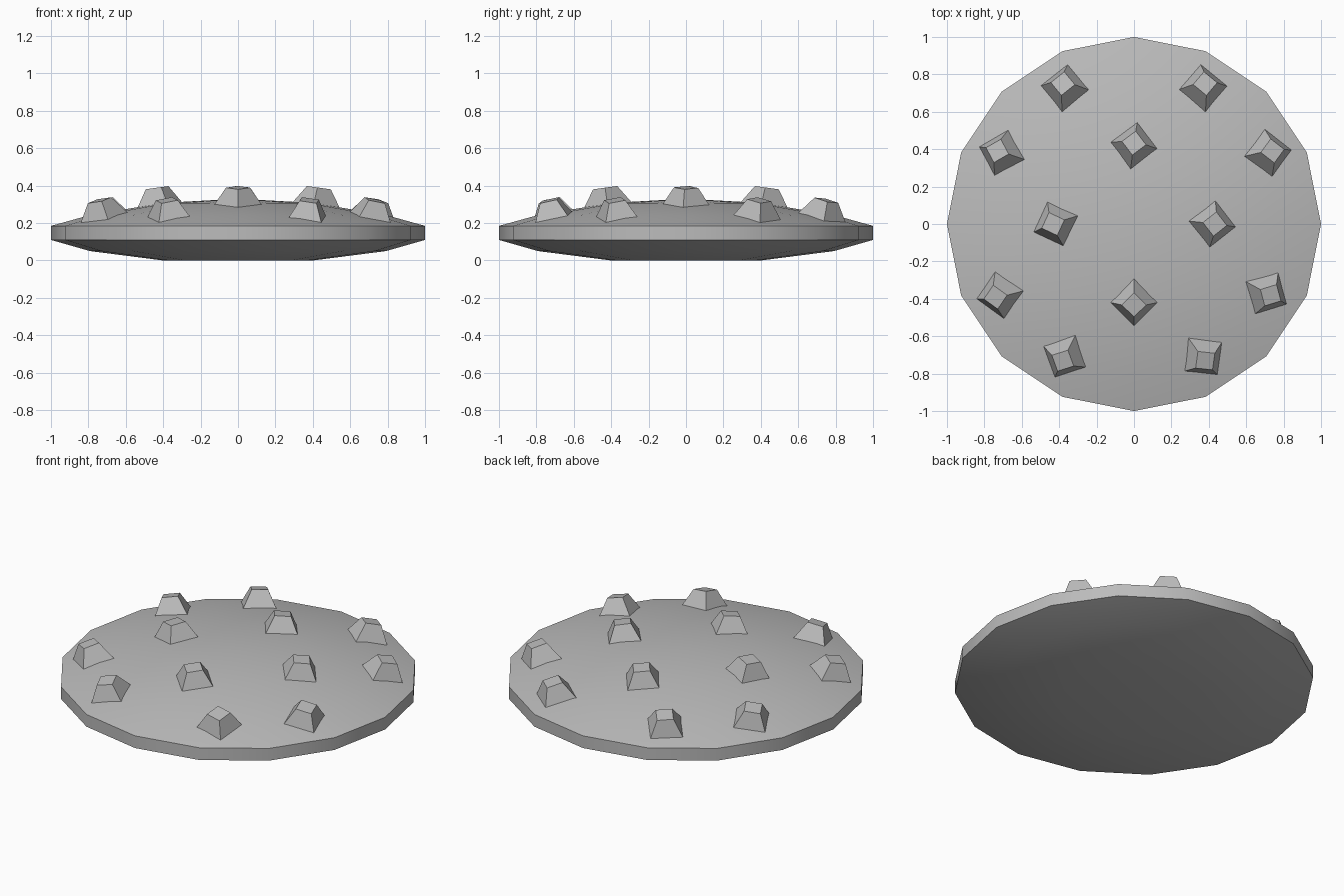
import bpy, bmesh
from math import radians, sin, cos, pi, hypot
from mathutils import Matrix, Vector

cube = bpy.data.objects.get("Cube")
if cube:
    bpy.data.objects.remove(cube)

grey = bpy.data.materials.new("stone grey")
grey.use_nodes = True
colour = (0.5, 0.5, 0.5, 1)
grey.diffuse_color = colour
grey.node_tree.nodes["Principled BSDF"].inputs["Base Color"].default_value = colour


def add_object(name, bm, smooth):
    bmesh.ops.recalc_face_normals(bm, faces=bm.faces)
    mesh = bpy.data.meshes.new(name)
    bm.to_mesh(mesh)
    bm.free()
    mesh.materials.append(grey)
    ob = bpy.data.objects.new(name, mesh)
    bpy.context.collection.objects.link(ob)
    if smooth:
        bpy.ops.object.select_all(action='DESELECT')
        ob.select_set(True)
        bpy.context.view_layer.objects.active = ob
        bpy.ops.object.shade_smooth_by_angle(angle=radians(30))
    return ob


# Domed disc: 16-sided rings from the flat underside up to the crown
SIDES = 16
rings = [(0.4, 0.0), (0.79, 0.05), (1.0, 0.11), (1.0, 0.185), (0.79, 0.243), (0.4, 0.308)]
CROWN = 0.33
bm = bmesh.new()
loops = [[bm.verts.new((r * cos(2 * pi * i / SIDES), r * sin(2 * pi * i / SIDES), z))
          for i in range(SIDES)] for r, z in rings]
for low, high in zip(loops, loops[1:]):
    for i in range(SIDES):
        j = (i + 1) % SIDES
        bm.faces.new((low[i], low[j], high[j], high[i]))
bm.faces.new(loops[0])
crown = bm.verts.new((0, 0, CROWN))
for i in range(SIDES):
    bm.faces.new((loops[-1][i], loops[-1][(i + 1) % SIDES], crown))
add_object("domed_disc", bm, True)


# Studs: four-sided tapered blocks standing square to the dome
def add_stud(name, x, y, turn, height, slope):
    r = hypot(x, y)
    bm = bmesh.new()
    sink = 0.03
    bmesh.ops.create_cone(bm, cap_ends=True, segments=4, radius1=0.145, radius2=0.065,
                          depth=0.09 + sink)
    bmesh.ops.translate(bm, verts=bm.verts, vec=(0, 0, (0.09 - sink) / 2))
    normal = Vector((x / r * sin(slope), y / r * sin(slope), cos(slope)))
    tilt = Vector((0, 0, 1)).rotation_difference(normal).to_matrix().to_4x4()
    # create_cone starts its corners on an axis, so turn is the corner direction
    place = Matrix.Translation((x, y, height)) @ tilt @ Matrix.Rotation(radians(turn), 4, 'Z')
    bmesh.ops.transform(bm, matrix=place, verts=bm.verts)
    add_object(name, bm, False)


inner = [(0, 0.42, 82), (0.42, 0, 83), (0, -0.42, 0), (-0.42, 0, 20)]
outer = [(0.37, 0.73, 95), (0.72, 0.38, 98), (0.71, -0.37, 61), (0.37, -0.71, 38),
         (-0.37, -0.71, 64), (-0.72, -0.38, 100), (-0.71, 0.38, 74), (-0.37, 0.73, 84)]
for n, (x, y, turn) in enumerate(inner):
    add_stud(f"inner_stud_{n + 1}", x, y, turn, 0.3, radians(8))
for n, (x, y, turn) in enumerate(outer):
    add_stud(f"outer_stud_{n + 1}", x, y, turn, 0.235, radians(15))
